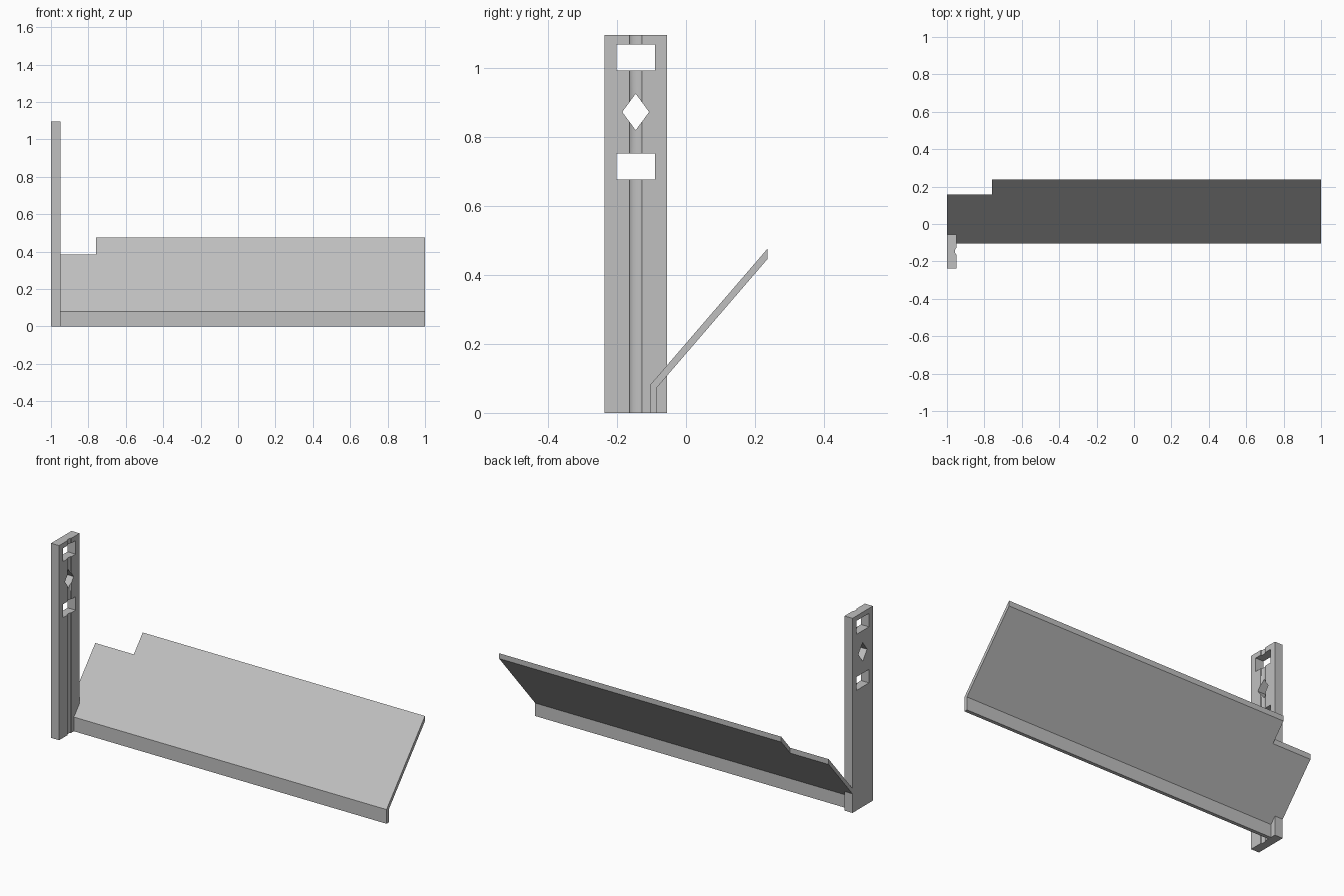
import bpy, bmesh, math
from mathutils import Vector

if "Cube" in bpy.data.objects:
    bpy.data.objects.remove(bpy.data.objects["Cube"])

grey = bpy.data.materials.new("plain_grey")
grey.diffuse_color = (0.53, 0.53, 0.53, 1)
grey.use_nodes = True
grey.node_tree.nodes["Principled BSDF"].inputs["Base Color"].default_value = grey.diffuse_color


def prism(name, points, offset):
    """Extrude a closed 3D outline along an offset vector."""
    bm = bmesh.new()
    face = bm.faces.new([bm.verts.new(p) for p in points])
    ext = bmesh.ops.extrude_face_region(bm, geom=[face])
    moved = [v for v in ext["geom"] if isinstance(v, bmesh.types.BMVert)]
    bmesh.ops.translate(bm, verts=moved, vec=Vector(offset))
    bmesh.ops.recalc_face_normals(bm, faces=bm.faces)
    mesh = bpy.data.meshes.new(name)
    bm.to_mesh(mesh)
    bm.free()
    mesh.materials.append(grey)
    obj = bpy.data.objects.new(name, mesh)
    bpy.context.collection.objects.link(obj)
    return obj


def cut(target, cutters):
    """Subtract the cutters from the target and remove them."""
    bpy.context.view_layer.objects.active = target
    for c in cutters:
        mod = target.modifiers.new("cut", 'BOOLEAN')
        mod.operation, mod.solver, mod.object = 'DIFFERENCE', 'EXACT', c
        bpy.ops.object.modifier_apply(modifier=mod.name)
        bpy.data.objects.remove(c)


def box_cutter(x0, x1, y0, y1, z0, z1):
    c = prism("cutter", [(x0, y0, z0), (x0, y1, z0), (x0, y1, z1), (x0, y0, z1)],
              (x1 - x0, 0, 0))
    c.hide_render = True
    return c


# Bent sheet: upright front lip and sloping panel, notched at the top left
lip = [(-0.105, 0), (-0.105, 0.08), (0.237, 0.477), (0.237, 0.447),
       (-0.085, 0.073), (-0.085, 0)]
panel = prism("sloping_panel", [(-1, y, z) for y, z in lip], (2, 0, 0))
cut(panel, [box_cutter(-1.1, -0.76, 0.157, 0.4, 0.2, 0.6)])

# Upright post with a shallow rounded groove down its inner face
mid, half, depth = -0.146, 0.018, 0.007
outline = [(-1, -0.237), (-0.95, -0.237)]
for i in range(9):
    a = math.pi * i / 8
    outline.append((-0.95 - depth * math.sin(a), mid - half * math.cos(a)))
outline += [(-0.95, -0.055), (-1, -0.055)]
post = prism("upright_post", [(x, y, 0) for x, y in outline], (0, 0, 1.097))

# Two rectangular slots and a diamond hole through the post
slots = [box_cutter(-1.1, -0.9, -0.202, -0.09, z, z + 0.076) for z in (0.677, 0.993)]
diamond = prism("diamond_cutter", [(-1.1, mid + dy, 0.873 + dz) for dy, dz in
                ((-0.039, 0), (0, -0.053), (0.039, 0), (0, 0.053))], (0.2, 0, 0))
diamond.hide_render = True
cut(post, slots + [diamond])

# Smooth groove with sharp corners
bpy.ops.object.select_all(action='DESELECT')
post.select_set(True)
bpy.ops.object.shade_smooth_by_angle(angle=math.radians(30))
